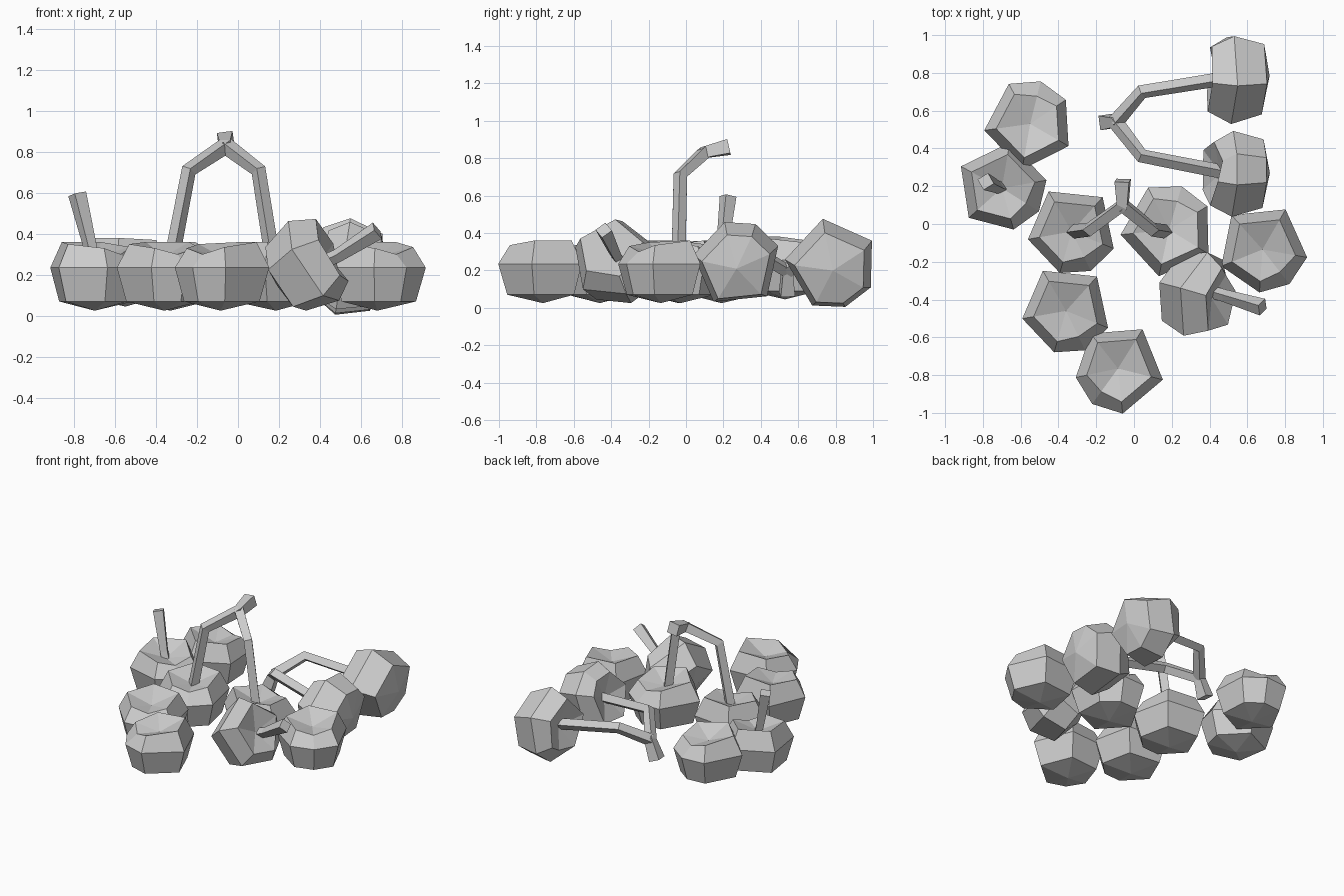
import bpy, bmesh
from math import radians, cos, sin
from mathutils import Matrix, Vector

if "Cube" in bpy.data.objects:
    bpy.data.objects.remove(bpy.data.objects["Cube"])

# Lopsided six-sided cross-section shared by every fruit: (angle, radius, top ring height change)
SECTION = [(48, .245, .01), (120, .245, .01), (190, .235, 0), (254, .228, -.02),
           (296, .232, -.05), (338, .24, -.015)]
# Rings from the bottom up: (scale, height relative to the fruit centre)
RINGS = [(.80, -.14), (1.0, .025), (.74, .14)]


def fruit(name, mat, roll):
    """Dimpled low-poly fruit centred on the matrix origin, stalk along its z."""
    bm = bmesh.new()
    loops = []
    for i, (s, z) in enumerate(RINGS):
        loop = []
        for k, (a, r, dz) in enumerate(SECTION):
            top = i == 2
            t = radians(a + roll)
            rr = r * s * (.88 if top and k == 4 else 1)
            loop.append(bm.verts.new((rr * cos(t), rr * sin(t), z + (dz if top else 0))))
        loops.append(loop)
    bottom = bm.verts.new((0, 0, -.185))
    dimple = bm.verts.new((0, 0, .08))
    n = len(SECTION)
    for k in range(n):
        j = (k + 1) % n
        bm.faces.new((bottom, loops[0][j], loops[0][k]))
        for lo, hi in zip(loops, loops[1:]):
            bm.faces.new((lo[k], lo[j], hi[j], hi[k]))
        bm.faces.new((loops[2][k], loops[2][j], dimple))
    me = bpy.data.meshes.new(name)
    bm.to_mesh(me)
    bm.free()
    ob = bpy.data.objects.new(name, me)
    ob.matrix_world = mat
    bpy.context.collection.objects.link(ob)


def stalk(name, mat, pts, radii):
    """Square-section stalk along a bent path."""
    cu = bpy.data.curves.new(name, 'CURVE')
    cu.dimensions = '3D'
    cu.bevel_depth = .042
    cu.bevel_resolution = 0
    cu.use_fill_caps = True
    sp = cu.splines.new('POLY')
    sp.use_smooth = False
    sp.points.add(len(pts) - 1)
    for p, co, r in zip(sp.points, pts, radii):
        p.co = (*co, 1)
        p.radius = r
    ob = bpy.data.objects.new(name, cu)
    ob.matrix_world = mat
    bpy.context.collection.objects.link(ob)


def frame(x, y, z, loc):
    m = Matrix((x, y, z)).transposed().to_4x4()
    m.translation = loc
    return m


def pair(name, mat):
    """Two fruits joined by a forked stalk."""
    T = Matrix.Translation
    fruit(name + "_fruit_left", mat @ T((-.33, -.04, .21)), 0)
    fruit(name + "_fruit_right", mat @ T((.185, -.03, .21)) @ Matrix.Diagonal((1.05, 1.03, 1, 1)), 138)
    stalk(name + "_stalk_left", mat,
          [(-.325, -.04, .27), (-.24, -.03, .71), (-.06, .10, .83), (-.06, .23, .86)],
          [.9, .9, 1, 1.3])
    stalk(name + "_stalk_right", mat,
          [(.17, -.04, .27), (.10, -.03, .71), (-.06, .10, .83)], [.9, .9, 1])


def single(name, mat, roll):
    """Fruit with one short straight stalk."""
    fruit(name + "_fruit", mat, roll)
    stalk(name + "_stalk", mat, [(0, 0, .06), (-.02, .005, .12), (-.085, .035, .385)], [.8, .8, 1.1])


# Standing pair, and the same pair tipped over with its stalk toward -x
pair("standing_pair", Matrix.Identity(4))
tilt = radians(9)
up = Vector((-cos(tilt), 0, sin(tilt)))
ax = Vector((0, 1, 0))
lying = frame(ax, up.cross(ax), up, (0, 0, 0))
lying.translation = Vector((.535, .785, .228)) - lying.to_3x3() @ Vector((.185, -.03, .21))
pair("lying_pair", lying)

# Single stalked fruits: one upright, one tipped toward +x
single("upright_single", Matrix.Translation((-.70, .19, .21)), 32)
zc = Vector((.80, -.22, .50)).normalized()
yc = zc.cross(Vector((0, 1, 0))).normalized()
xc = yc.cross(zc)
tipped = frame(xc, yc, zc, (.345, -.375, .24))
fruit("tipped_fruit", tipped, 32)
inv = tipped.inverted()
stalk("tipped_stalk", tipped,
      [inv @ Vector(p) for p in ((.41, -.36, .26), (.48, -.38, .29), (.68, -.44, .415))], [.8, .8, 1.1])

# Loose fruits without stalks
for i, (x, y, z, roll) in enumerate([(-.55, .53, .23, 140), (-.36, -.46, .21, 0),
                                     (-.085, -.765, .21, -62), (.68, -.135, .21, 12)]):
    fruit(f"loose_fruit_{i + 1}", Matrix.Translation((x, y, z)), roll)
